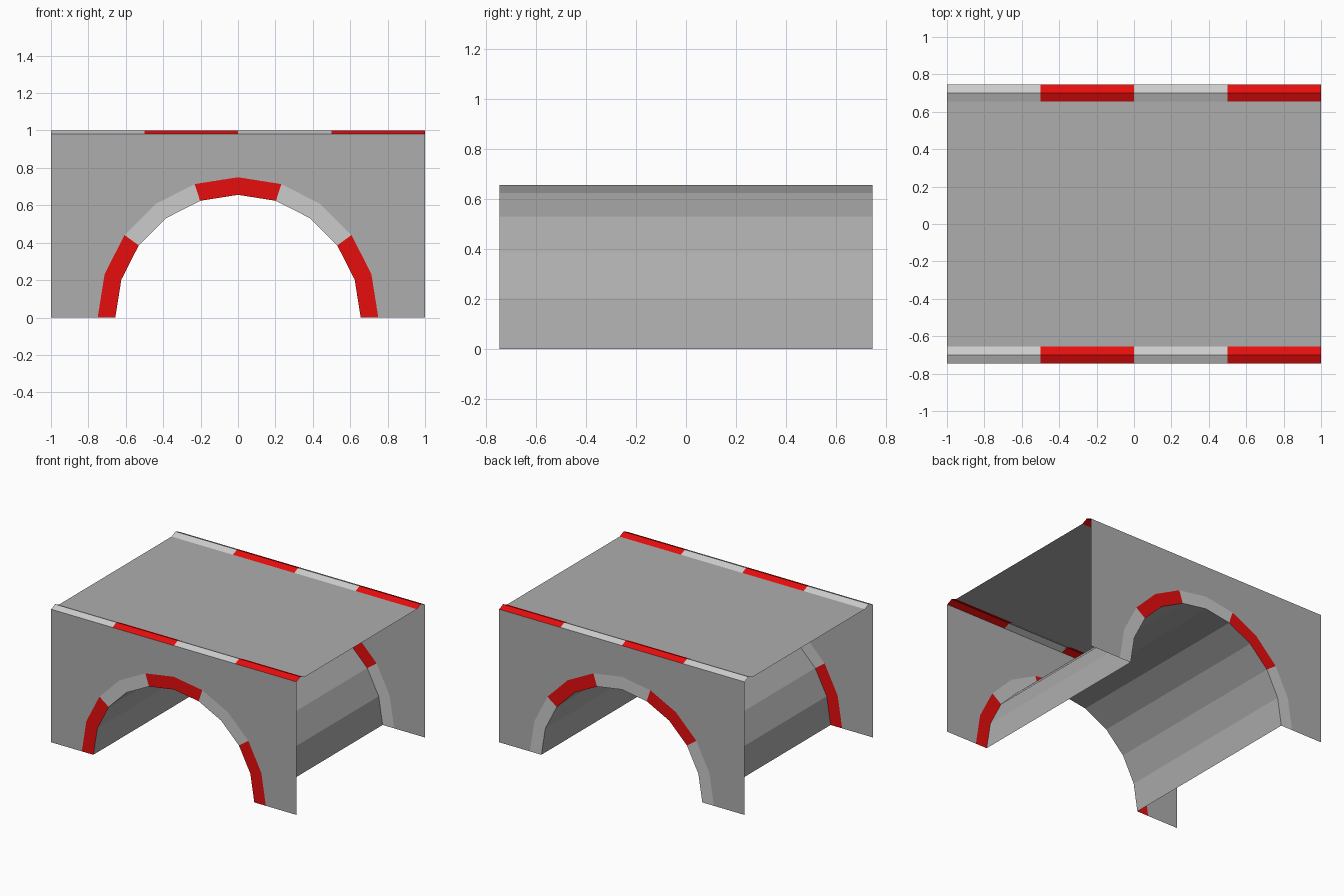
import bpy, bmesh
from math import sin, cos, pi
from mathutils import Vector

if "Cube" in bpy.data.objects:
    bpy.data.objects.remove(bpy.data.objects["Cube"])

HALF_X, HALF_Y = 1.0, 0.747      # overall half sizes
DECK_Z, TOP_Z = 0.98, 1.0
R_OUT, R_IN = 0.75, 0.656        # arch band radii
CURB_IN, CURB_MID = 0.655, 0.701 # kerb inner edge and ridge
SEGS = 10


def material(name, rgb):
    m = bpy.data.materials.new(name)
    m.diffuse_color = (*rgb, 1)
    m.use_nodes = True
    m.node_tree.nodes["Principled BSDF"].inputs["Base Color"].default_value = m.diffuse_color
    return m


CONCRETE = material("concrete", (0.42, 0.42, 0.42))
LIGHT = material("light_grey", (0.6, 0.6, 0.6))
RED = material("red", (0.8, 0.004, 0.004))


def arc(r, y):
    return [Vector((r * cos(pi * i / SEGS), y, r * sin(pi * i / SEGS))) for i in range(SEGS + 1)]


def sheet(name, mats, faces):
    """Open surface from (points, facing direction, material index) entries."""
    bm = bmesh.new()
    for pts, facing, mat in faces:
        f = bm.faces.new([bm.verts.new(p) for p in pts])
        f.normal_update()
        if f.normal.dot(Vector(facing)) < 0:
            f.normal_flip()
        f.material_index = mat
    bmesh.ops.remove_doubles(bm, verts=bm.verts, dist=1e-5)
    me = bpy.data.meshes.new(name)
    bm.to_mesh(me)
    bm.free()
    for m in mats:
        me.materials.append(m)
    ob = bpy.data.objects.new(name, me)
    bpy.context.collection.objects.link(ob)


# Road deck
sheet("deck", [CONCRETE], [([(-HALF_X, -CURB_IN, DECK_Z), (HALF_X, -CURB_IN, DECK_Z),
                             (HALF_X, CURB_IN, DECK_Z), (-HALF_X, CURB_IN, DECK_Z)], (0, 0, 1), 0)])

# Arched tunnel lining, facing the passage
a, b = arc(R_IN, -HALF_Y), arc(R_IN, HALF_Y)
sheet("tunnel_lining", [CONCRETE],
      [((a[i], a[i + 1], b[i + 1], b[i]), -(a[i] + b[i + 1]), 0) for i in range(SEGS)])

for side, s in (("front", -1), ("back", 1)):
    y = s * HALF_Y
    out = (0, s, 0)
    outer, inner = arc(R_OUT, y), arc(R_IN, y)

    # End wall, open above the arch band
    frame = [(-HALF_X, y, 0), (-HALF_X, y, DECK_Z), (HALF_X, y, DECK_Z), (HALF_X, y, 0)]
    sheet(side + "_wall", [CONCRETE], [(outer + frame, out, 0)])

    # Striped arch band, colours swapped at the back
    sheet(side + "_arch_band", [RED, LIGHT],
          [((outer[i], outer[i + 1], inner[i + 1], inner[i]), out, (i // 2 + (s > 0)) % 2)
           for i in range(SEGS)])

    # Striped ridge kerb
    profile = [(y, DECK_Z), (s * CURB_MID, TOP_Z), (s * CURB_IN, DECK_Z)]
    faces = []
    for k in range(4):
        x0, x1 = -HALF_X + 0.5 * k, -HALF_X + 0.5 * (k + 1)
        for (y0, z0), (y1, z1) in zip(profile, profile[1:]):
            faces.append(([(x0, y0, z0), (x1, y0, z0), (x1, y1, z1), (x0, y1, z1)], (0, 0, 1), k % 2))
    sheet(side + "_kerb", [LIGHT, RED], faces)
